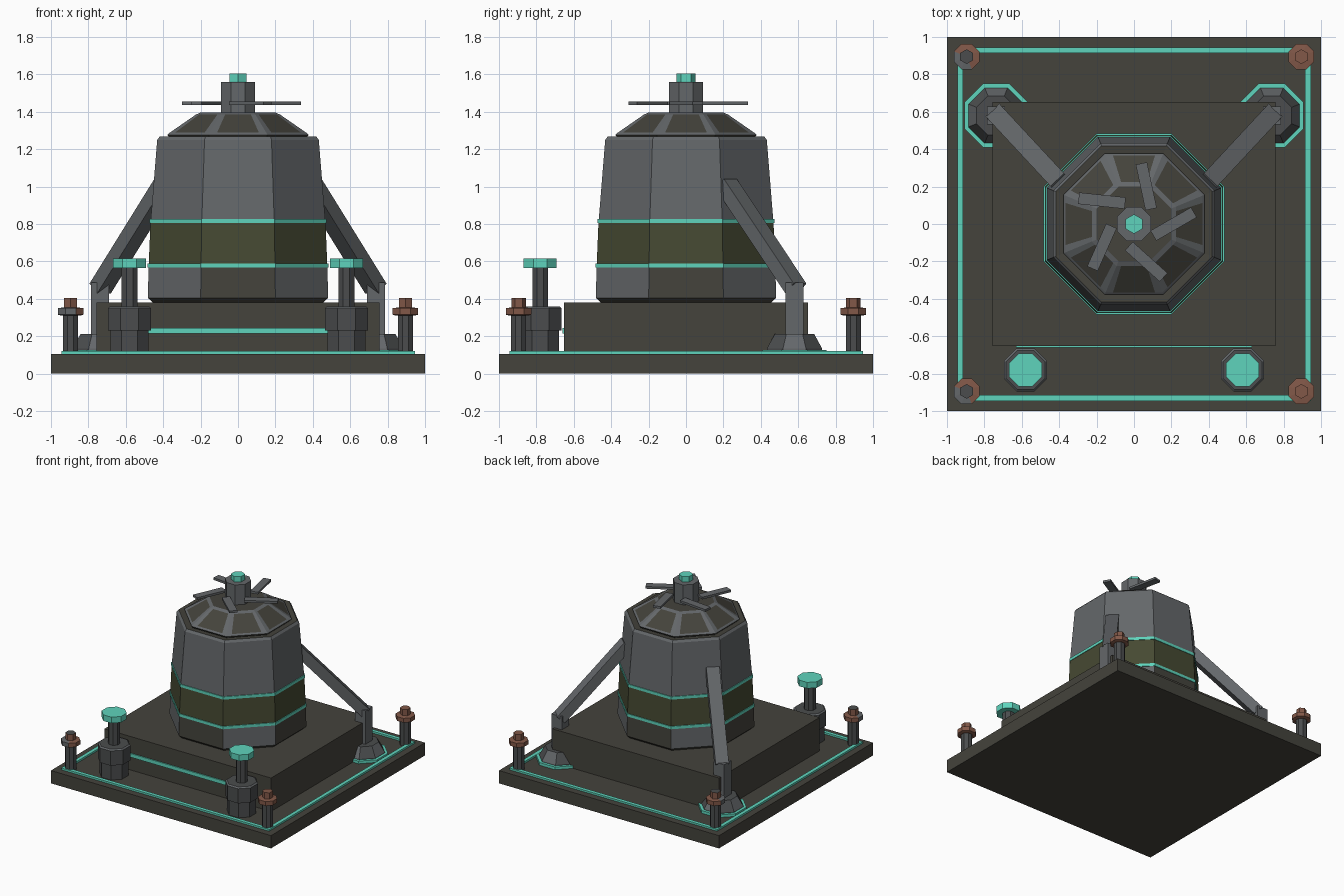
import bpy, math
from mathutils import Vector

if "Cube" in bpy.data.objects:
    bpy.data.objects.remove(bpy.data.objects["Cube"])


def material(name, rgb):
    m = bpy.data.materials.new(name)
    m.diffuse_color = (*rgb, 1)
    m.use_nodes = True
    m.node_tree.nodes["Principled BSDF"].inputs["Base Color"].default_value = m.diffuse_color
    return m


DARK = material("dark iron", (0.058, 0.056, 0.045))
GREY = material("worn grey steel", (0.127, 0.136, 0.144))
STEEL = material("dull steel", (0.069, 0.073, 0.075))
TEAL = material("teal paint", (0.114, 0.658, 0.503))
RUST = material("rusty copper", (0.223, 0.098, 0.065))
OLIVE = material("olive band", (0.061, 0.067, 0.032))


def make(name, verts, faces, mats, idx=None):
    me = bpy.data.meshes.new(name)
    me.from_pydata(verts, [], faces)
    for m in mats:
        me.materials.append(m)
    if idx:
        me.polygons.foreach_set("material_index", idx)
    ob = bpy.data.objects.new(name, me)
    bpy.context.collection.objects.link(ob)
    return ob


def box(name, lo, hi, mat):
    v = [(x, y, z) for x in (lo[0], hi[0]) for y in (lo[1], hi[1]) for z in (lo[2], hi[2])]
    f = [(0, 1, 3, 2), (4, 6, 7, 5), (0, 4, 5, 1), (2, 3, 7, 6), (0, 2, 6, 4), (1, 5, 7, 3)]
    return make(name, v, f, [mat])


def lathe(name, profile, mats, n=8, at=(0, 0), rule=None, splits=(0,), turn=0.5):
    """Stack of n-sided rings; profile holds (apothem, z). rule(ring, side, split) picks a material."""
    verts, faces, idx = [], [], []
    for a, z in profile:
        r = a / math.cos(math.pi / n)
        cs = [Vector((r * math.cos(2 * math.pi * (i + turn) / n),
                      r * math.sin(2 * math.pi * (i + turn) / n), z)) for i in range(n + 1)]
        for i in range(n):
            for t in splits:
                verts.append(cs[i].lerp(cs[i + 1], t) + Vector((at[0], at[1], 0)))
    k = n * len(splits)
    for j in range(len(profile) - 1):
        for i in range(k):
            q = (i + 1) % k
            faces.append((j * k + i, j * k + q, (j + 1) * k + q, (j + 1) * k + i))
            idx.append(rule(j, i // len(splits), i % len(splits)) if rule else 0)
    faces.append(tuple(range(k))[::-1])
    faces.append(tuple(range((len(profile) - 1) * k, len(profile) * k)))
    idx += [0, 0]
    return make(name, verts, faces, mats, idx)


def tube(name, r0, r1, z0, z1, mat, at, n=8):
    """Square-section ring, such as a painted outline."""
    v, f = [], []
    for r, z in ((r0, z0), (r1, z0), (r1, z1), (r0, z1)):
        c = r / math.cos(math.pi / n)
        for i in range(n):
            a = 2 * math.pi * (i + 0.5) / n
            v.append((at[0] + c * math.cos(a), at[1] + c * math.sin(a), z))
    for j in range(4):
        for i in range(n):
            q, w = (i + 1) % n, (j + 1) % 4
            f.append((j * n + i, j * n + q, w * n + q, w * n + i))
    return make(name, v, f, [mat])


# Base, painted border and pedestal
box("base_plate", (-1, -1, 0), (1, 1, 0.105), DARK)
tube("border_stripe", 0.915, 0.945, 0.10, 0.12, TEAL, (0, 0), n=4)
box("pedestal", (-0.757, -0.652, 0.10), (0.757, 0.652, 0.38), DARK)
box("pedestal_stripe", (-0.63, -0.661, 0.215), (0.63, -0.65, 0.245), TEAL)


# Vessel: lower skirt dark on the straight sides, teal-edged olive band, grey upper body
def vessel_rule(ring, side, split):
    if ring in (0, 1):
        return 1 if ring == 0 or side % 2 else 0
    return {2: 2, 3: 3, 4: 2}.get(ring, 1 if ring == 7 else 0)


lathe("vessel_body", [(0.455, 0.38), (0.482, 0.405), (0.478, 0.567), (0.477, 0.59),
                      (0.468, 0.805), (0.466, 0.828), (0.432, 1.25), (0.418, 1.268), (0.37, 1.262)],
      [GREY, DARK, TEAL, OLIVE], rule=vessel_rule)
tube("lower_band_trim", 0.46, 0.483, 0.567, 0.59, TEAL, (0, 0))
tube("upper_band_trim", 0.45, 0.472, 0.805, 0.828, TEAL, (0, 0))

# Dome with worn ridges
lathe("dome", [(0.36, 1.25), (0.378, 1.277), (0.365, 1.288), (0.225, 1.385), (0.20, 1.396)],
      [DARK, GREY], splits=(0, 0.13, 0.87),
      rule=lambda j, s, t: 1 if j in (1, 3) or (j == 2 and t != 1) else 0)

# Fan hub, cap and five blades
lathe("fan_hub", [(0.092, 1.38), (0.092, 1.56)], [GREY])
lathe("fan_cap", [(0.042, 1.55), (0.045, 1.565), (0.045, 1.605)], [TEAL], n=6, turn=0.5)
for k in range(5):
    a = math.radians(72 * k)
    b = box("fan_blade", (-0.125, -0.031, -0.009), (0.125, 0.031, 0.009), GREY)
    b.location = (0.212 * math.cos(a), 0.212 * math.sin(a), 1.446)
    b.rotation_euler.z = a + math.radians(30)

for s in (-1, 1):
    # Rear support: outlined foot, post and slanted beam
    at = (s * 0.737, 0.58)
    tube("foot_outline", 0.147, 0.17, 0.10, 0.127, TEAL, at)
    lathe("strut_foot", [(0.148, 0.10), (0.148, 0.134), (0.105, 0.212)], [STEEL, GREY], at=at,
          rule=lambda j, i, t: i % 2)
    box("strut_post", (at[0] - 0.048, at[1] - 0.048, 0.2), (at[0] + 0.048, at[1] + 0.048, 0.487), GREY)
    p, q = Vector((s * 0.737, 0.588, 0.455)), Vector((s * 0.39, 0.215, 1.015))
    d = q - p
    beam = box("strut_beam", (-0.05, -0.04, 0), (0.05, 0.04, d.length), GREY)
    w = d.normalized()
    u = w.cross(Vector((0, 0, 1))).normalized()
    v = w.cross(u)
    m = beam.matrix_world.to_3x3()
    for i in range(3):
        m[i][0], m[i][1], m[i][2] = u[i], v[i], w[i]
    beam.matrix_world = m.to_4x4()
    beam.location = p

    # Front valve: socket, stem and wheel
    at = (s * 0.58, -0.78)
    lathe("valve_socket", [(0.102, 0.10), (0.102, 0.23), (0.115, 0.23), (0.115, 0.35), (0.105, 0.36)],
          [STEEL, GREY], at=at, rule=lambda j, i, t: 1 if j == 3 else 0)
    lathe("valve_stem", [(0.042, 0.34), (0.042, 0.58)], [STEEL], at=at)
    lathe("valve_wheel", [(0.088, 0.565), (0.088, 0.615)], [TEAL], at=at)

    # Corner bolts; the left ones are worn to bare steel on their outer side
    for t in (-1, 1):
        at = (s * 0.895, t * 0.895)
        worn = (lambda j, i, k: 1 if 3 <= i <= 5 else 0) if s < 0 else None
        lathe("bolt_shaft", [(0.04, 0.10), (0.04, 0.33)], [STEEL], at=at)
        lathe("bolt_collar", [(0.05, 0.31), (0.068, 0.315), (0.068, 0.35), (0.03, 0.355)],
              [RUST, GREY], at=at, rule=worn)
        lathe("bolt_head", [(0.034, 0.35), (0.034, 0.405)], [STEEL if s < 0 else RUST, RUST], n=6,
              at=at, rule=lambda j, i, k: 1)
